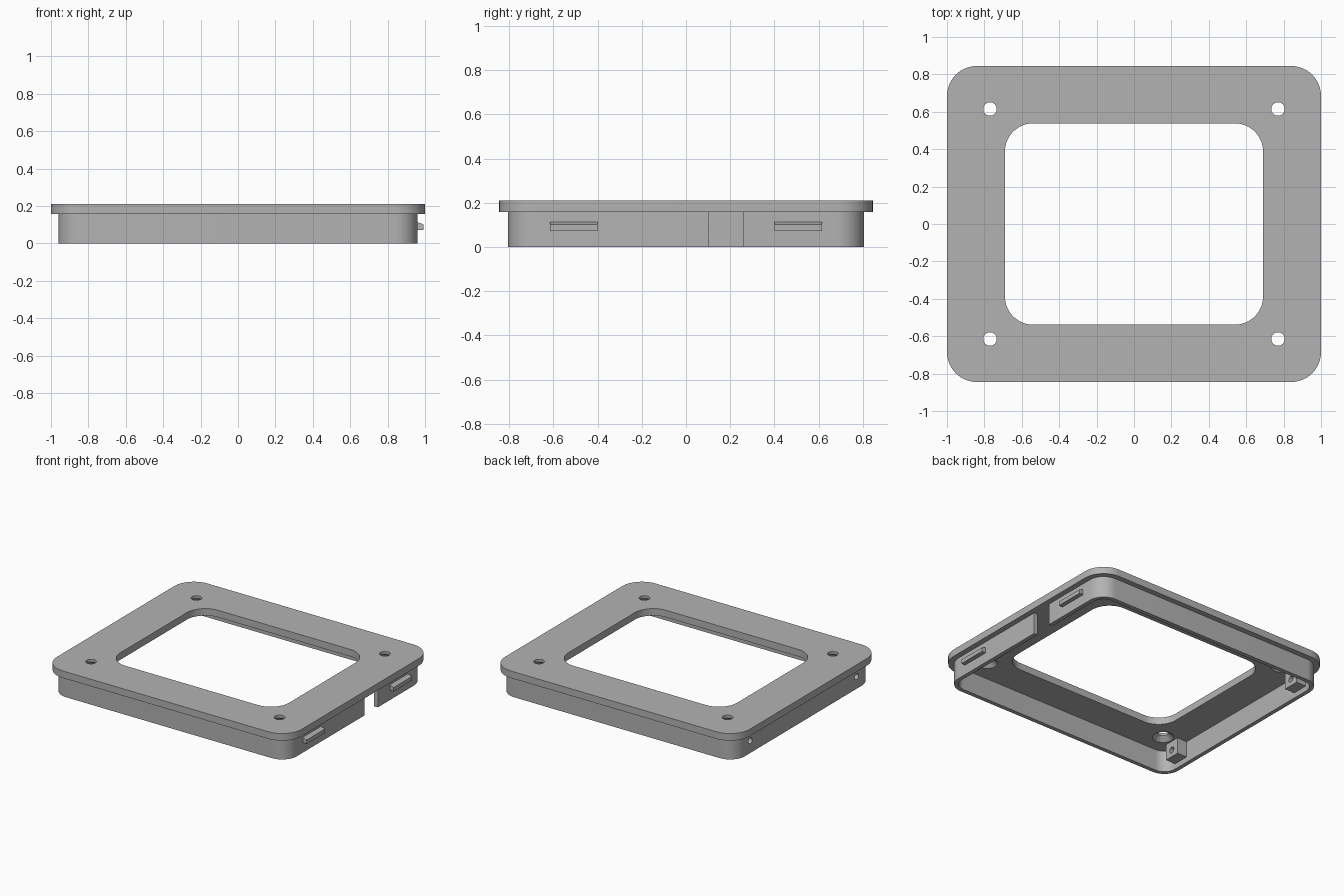
import bpy, bmesh
from math import cos, sin, pi
from mathutils import Matrix

cube = bpy.data.objects.get("Cube")
if cube:
    bpy.data.objects.remove(cube, do_unlink=True)

GREY = (0.45, 0.45, 0.45, 1)
grey = bpy.data.materials.new("plain_grey")
grey.use_nodes = True
grey.diffuse_color = GREY
grey.node_tree.nodes["Principled BSDF"].inputs["Base Color"].default_value = GREY


def finish(name, bm):
    bmesh.ops.recalc_face_normals(bm, faces=bm.faces)
    mesh = bpy.data.meshes.new(name)
    bm.to_mesh(mesh)
    bm.free()
    mesh.materials.append(grey)
    obj = bpy.data.objects.new(name, mesh)
    bpy.context.collection.objects.link(obj)
    return obj


def activate(obj):
    bpy.ops.object.select_all(action='DESELECT')
    obj.select_set(True)
    bpy.context.view_layer.objects.active = obj


def rounded_loop(hx, hy, r, steps=12):
    """Points of a rounded rectangle, anticlockwise."""
    pts = []
    for q, (sx, sy) in enumerate(((1, 1), (-1, 1), (-1, -1), (1, -1))):
        for i in range(steps + 1):
            a = (q + i / steps) * pi / 2
            pts.append((sx * (hx - r) + r * cos(a), sy * (hy - r) + r * sin(a)))
    return pts


def ring(name, outer, inner, z0, z1):
    """Rectangular frame between two rounded outlines."""
    bm = bmesh.new()
    loops = [[bm.verts.new((x, y, z)) for x, y in rounded_loop(*size)]
             for size, z in ((outer, z0), (outer, z1), (inner, z1), (inner, z0))]
    n = len(loops[0])
    for k in range(4):
        a, b = loops[k], loops[(k + 1) % 4]
        for i in range(n):
            j = (i + 1) % n
            bm.faces.new((a[i], a[j], b[j], b[i]))
    return finish(name, bm)


def box(name, x, y, z):
    """Box given as (low, high) on every axis."""
    bm = bmesh.new()
    bmesh.ops.create_cube(bm, size=1)
    for v in bm.verts:
        v.co = [lim[co > 0] for lim, co in zip((x, y, z), v.co)]
    return finish(name, bm)


def round_cutter(place, r1, r2, depth):
    bm = bmesh.new()
    bmesh.ops.create_cone(bm, cap_ends=True, segments=32, radius1=r1,
                          radius2=r2, depth=depth, matrix=place)
    return finish("cutter", bm)


def cut(obj, cutters):
    for cutter in cutters:
        cutter.hide_render = True
        mod = obj.modifiers.new("cut", 'BOOLEAN')
        mod.operation = 'DIFFERENCE'
        mod.solver = 'EXACT'
        mod.object = cutter
        activate(obj)
        bpy.ops.object.modifier_apply(modifier=mod.name)
        bpy.data.objects.remove(cutter, do_unlink=True)


# Top plate with opening and countersunk corner holes
plate = ring("top_plate", (1, 0.845, 0.16), (0.69, 0.538, 0.15), 0.158, 0.21)
for sx in (-1, 1):
    for sy in (-1, 1):
        x, y = sx * 0.77, sy * 0.615
        cut(plate, [
            round_cutter(Matrix.Translation((x, y, 0.18)), 0.036, 0.036, 0.2),
            round_cutter(Matrix.Translation((x, y, 0.17)), 0.08, 0.036, 0.04)])

# Skirt wall with a notch on the left side
wall = ring("skirt_wall", (0.96, 0.805, 0.12), (0.93, 0.775, 0.09), 0, 0.158)
cut(wall, [box("cutter", (0.9, 1.0), (0.105, 0.26), (-0.1, 0.3))])

parts = [plate, wall]
for side, s in (("front", -1), ("back", 1)):
    # Screw block inside the right wall, bored through from outside
    y = s * 0.62
    block = box(side + "_screw_block", (-0.935, -0.85), (y - 0.06, y + 0.06), (0.04, 0.158))
    for target in (wall, block):
        place = Matrix.Translation((-0.9, y, 0.09)) @ Matrix.Rotation(pi / 2, 4, 'Y')
        cut(target, [round_cutter(place, 0.022, 0.022, 0.2)])
    # Snap clip with a sloped top on the left wall
    clip = box(side + "_clip", (0.955, 0.992), sorted((s * 0.4, s * 0.615)), (0.073, 0.115))
    for v in clip.data.vertices:
        if v.co.x > 0.98 and v.co.z > 0.1:
            v.co.z = 0.102
    parts += [block, clip]

for obj in parts:
    activate(obj)
    bpy.ops.object.shade_smooth_by_angle(angle=pi / 6)
